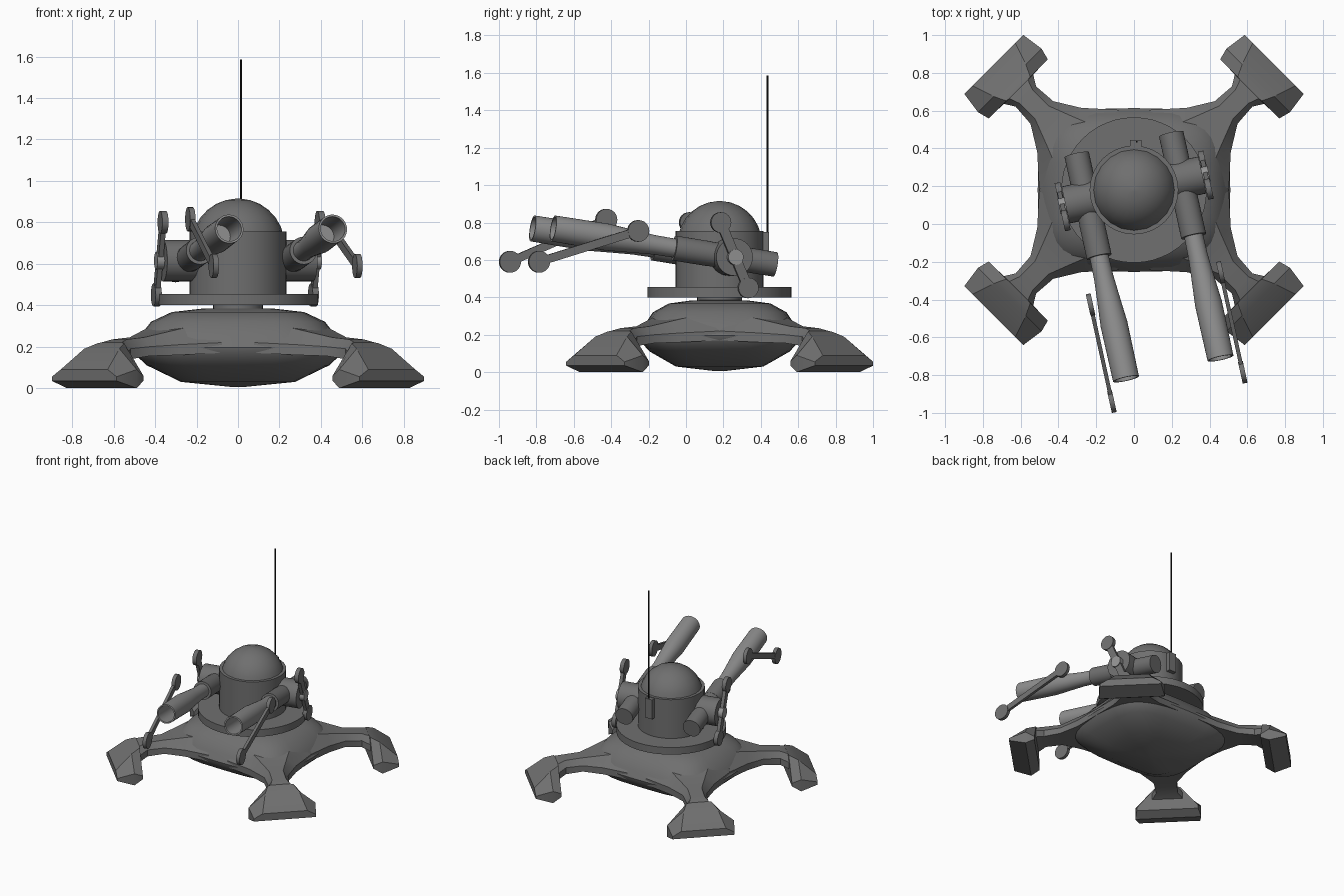
import bpy, bmesh, math
from mathutils import Matrix, Vector

cube = bpy.data.objects.get("Cube")
if cube:
    bpy.data.objects.remove(cube)


def material(name, value):
    m = bpy.data.materials.new(name)
    m.use_nodes = True
    m.diffuse_color = (value, value, value, 1)
    m.node_tree.nodes["Principled BSDF"].inputs["Base Color"].default_value = m.diffuse_color
    return m


HULL = material("hull grey", 0.16)
BARREL = material("barrel grey", 0.27)
HUB = material("hub grey", 0.3)
DARK = material("antenna black", 0.01)
CENTRE = Matrix.Translation((0, 0.18, 0))
TURRET = CENTRE @ Matrix.Rotation(math.radians(12.4), 4, 'Z')


def finish(name, bm, mat, matrix=CENTRE, angle=35):
    bm.transform(matrix)
    bmesh.ops.recalc_face_normals(bm, faces=bm.faces)
    me = bpy.data.meshes.new(name)
    bm.to_mesh(me)
    bm.free()
    me.shade_smooth()
    me.set_sharp_from_angle(angle=math.radians(angle))
    me.materials.append(mat)
    ob = bpy.data.objects.new(name, me)
    bpy.context.collection.objects.link(ob)
    return ob


def loft(bm, rings):
    """Skin closed rings of points and cap both ends."""
    loops = [[bm.verts.new(p) for p in ring] for ring in rings]
    for a, b in zip(loops, loops[1:]):
        for i in range(len(a)):
            j = (i + 1) % len(a)
            bm.faces.new((a[i], a[j], b[j], b[i]))
    bm.faces.new(loops[0])
    bm.faces.new(loops[-1])


def lathe(name, profile, mat, matrix=CENTRE, n=32, angle=35):
    """Turn a (radius, height) profile round the z axis."""
    bm = bmesh.new()
    turn = [2 * math.pi * i / n for i in range(n)]
    loft(bm, [[(r * math.cos(a), r * math.sin(a), h) for a in turn] for r, h in profile])
    return finish(name, bm, mat, matrix, angle)


def link_plate(name, points, radius, width, x, thick, matrix):
    """Flat bar in the yz plane with a round boss at each end."""
    bm = bmesh.new()
    a, b = (Vector((0, *p)) for p in points)
    side = (b - a).normalized().cross(Vector((1, 0, 0))) * width
    loft(bm, [[p + Vector((x + dx, 0, 0)) for p in (a - side, b - side, b + side, a + side)]
              for dx in (-thick * 0.4, thick * 0.4)])
    for p in (a, b):
        bmesh.ops.create_cone(
            bm, cap_ends=True, segments=24, radius1=radius, radius2=radius, depth=thick,
            matrix=Matrix.Translation(p + Vector((x, 0, 0))) @ Matrix.Rotation(math.pi / 2, 4, 'Y'))
    finish(name, bm, mat=HULL, matrix=matrix)


# Lens-shaped body with a squarish outline
def outline(scale, z, n=32):
    ring = []
    for i in range(n):
        a = 2 * math.pi * i / n
        c, s = math.cos(a), math.sin(a)
        ring.append((math.copysign(abs(c) ** 0.55, c) * 0.5 * scale,
                     math.copysign(abs(s) ** 0.55, s) * 0.425 * scale, z))
    return ring


bm = bmesh.new()
loft(bm, [outline(s, z) for s, z in (
    (0.05, 0.005), (0.55, 0.03), (0.88, 0.11), (1.0, 0.165), (1.02, 0.195),
    (0.95, 0.25), (0.84, 0.32), (0.64, 0.367), (0.36, 0.383), (0.05, 0.387))])
finish("body", bm, HULL)

# Four diagonal legs: distance, top half width, side half width, top, bottom, side height
LEG = ((0.30, 0.16, 0.30, 0.31, 0.17, 0.22),
       (0.45, 0.10, 0.165, 0.275, 0.16, 0.21),
       (0.58, 0.05, 0.085, 0.245, 0.155, 0.20),
       (0.70, 0.05, 0.076, 0.235, 0.14, 0.19),
       (0.755, 0.07, 0.11, 0.22, 0.12, 0.17),
       (0.757, 0.09, 0.221, 0.217, 0.035, 0.06),
       (0.82, 0.12, 0.238, 0.19, 0.0, 0.09),
       (0.94, 0.16, 0.221, 0.09, 0.035, 0.055))
for sx, side in ((1, "left"), (-1, "right")):
    for sy, end in ((1, "rear"), (-1, "front")):
        bm = bmesh.new()
        rings = []
        for d, wt, wb, zt, zb, zm in LEG:
            section = ((-wb, zb), (wb, zb), (wb, zm), (wt, zt), (-wt, zt), (-wb, zm))
            rings.append([(sx * (0.0775 + (d + t) / math.sqrt(2)),
                           sy * (d - t) / math.sqrt(2), z) for t, z in section])
        loft(bm, rings)
        finish(f"{end}_{side}_leg", bm, HULL, angle=30)

# Turret ring, drum and dome
lathe("turret_hub", [(0.12, 0.37), (0.12, 0.41)], HULL)
lathe("turret_ring", [(0.385, 0.4), (0.385, 0.455)], HULL, n=48)
lathe("turret_drum", [(0.235, 0.45), (0.235, 0.755)], HULL)
arc = [math.radians(a) for a in range(10, 90, 13)]
lathe("dome", [(0.225 * math.cos(a), 0.69 + 0.225 * math.sin(a)) for a in arc] + [(0.004, 0.915)],
      HULL, n=20)

# Antenna and its holder
bm = bmesh.new()
bmesh.ops.create_cube(bm, size=1, matrix=Matrix.Translation((0.01, 0.24, 0.675))
                      @ Matrix.Diagonal((0.06, 0.05, 0.15, 1)))
finish("antenna_holder", bm, HULL)
lathe("antenna", [(0.005, 0.65), (0.005, 1.585)], DARK,
      CENTRE @ Matrix.Translation((0.015, 0.255, 0)), n=8)

# Gun arms, mirrored about the turned turret
for sx, side, bar in ((1, "left", ((-0.524, 0.755), (-1.067, 0.59))),
                      (-1, "right", ((-0.543, 0.815), (-1.07, 0.59)))):
    pivot = TURRET @ Matrix.Translation((sx * 0.256, 0, 0.615))
    aim = pivot @ Matrix.Rotation(math.radians(81), 4, 'X')
    lathe(f"{side}_breech", [(0.066, -0.25), (0.066, 0.17)], HULL, aim)
    lathe(f"{side}_collar", [(0.067, 0.12), (0.067, 0.31)], HULL, aim)
    lathe(f"{side}_barrel", [(0.05, 0.28), (0.052, 0.42), (0.06, 0.53), (0.072, 0.68),
                             (0.07, 0.98), (0.06, 0.98), (0.055, 0.75)], BARREL, aim)
    across = pivot @ Matrix.Rotation(sx * math.pi / 2, 4, 'Y')
    lathe(f"{side}_shoulder", [(0.1, -0.09), (0.1, 0.115)], HULL, across)
    lathe(f"{side}_pivot_cap", [(0.042, 0.11), (0.042, 0.15)], HUB, across, n=16)
    link_plate(f"{side}_crank", ((-0.08, 0.80), (0.07, 0.45)), 0.055, 0.026,
               sx * 0.388, 0.03, TURRET)
    link_plate(f"{side}_blade", bar, 0.058, 0.022, sx * 0.355, 0.026, TURRET)
